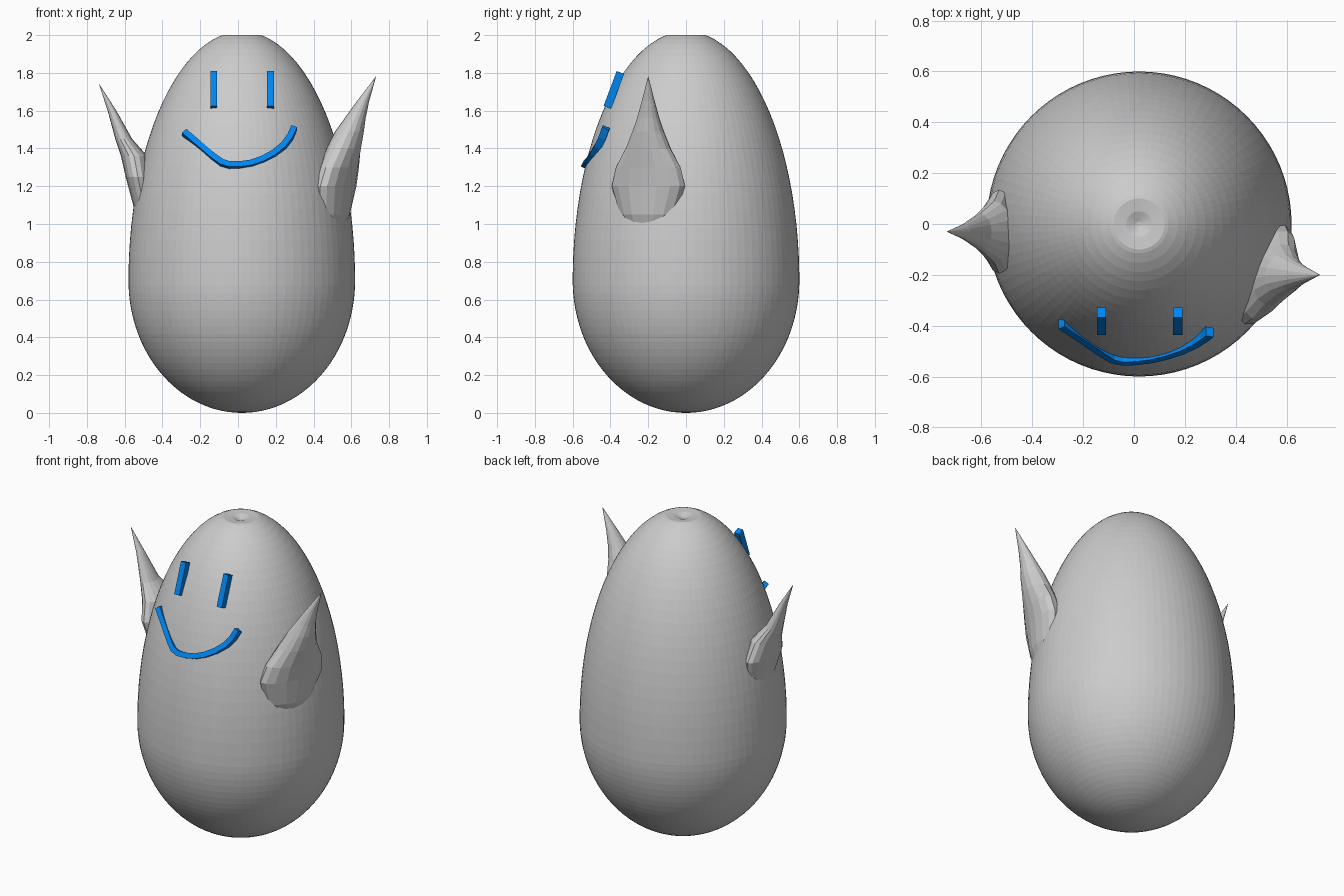
import bpy, bmesh
from math import sin, cos, pi, sqrt, radians
from mathutils import Vector

if "Cube" in bpy.data.objects:
    bpy.data.objects.remove(bpy.data.objects["Cube"])

blue = bpy.data.materials.new("blue")
blue.diffuse_color = (0.0, 0.24, 0.88, 1)
blue.use_nodes = True
blue.node_tree.nodes["Principled BSDF"].inputs["Base Color"].default_value = blue.diffuse_color


def loft(name, rings, mat=None):
    """Skin a list of closed rings with equal point counts and cap both ends."""
    bm = bmesh.new()
    vs = [[bm.verts.new(p) for p in r] for r in rings]
    n = len(vs[0])
    for a, b in zip(vs, vs[1:]):
        for i in range(n):
            j = (i + 1) % n
            bm.faces.new((a[i], a[j], b[j], b[i]))
    bm.faces.new(vs[0])
    bm.faces.new(vs[-1])
    bmesh.ops.remove_doubles(bm, verts=bm.verts, dist=1e-4)
    bmesh.ops.recalc_face_normals(bm, faces=bm.faces)
    me = bpy.data.meshes.new(name)
    bm.to_mesh(me)
    bm.free()
    ob = bpy.data.objects.new(name, me)
    bpy.context.collection.objects.link(ob)
    if mat:
        me.materials.append(mat)
    return ob


def ellipse(c, u, v, n):
    return [c + u * cos(2 * pi * i / n) + v * sin(2 * pi * i / n) for i in range(n)]


# Egg-shaped body, widest at z = 0.7, with a small dimple in the flat top
X, Y, Z = Vector((1, 0, 0)), Vector((0, 1, 0)), Vector((0, 0, 1))
profile = []
for k in range(1, 48):
    a = -pi / 2 + pi * k / 49
    z = 0.7 + (0.7 if a < 0 else 1.32) * sin(a)
    if z < 1.997:
        profile.append((0.6 * cos(a), z))
profile = [(0.008, 0.0)] + profile + [(0.1, 2.0), (0.05, 1.995), (0.01, 1.98)]
body = loft("body", [ellipse(Vector((0.02, 0, z)), X * r, Y * r, 80) for r, z in profile])


# Arms pulled out of the sides: (z, centre x, half thickness, half width)
def arm(name, y, out, sections):
    out = Vector(out).normalized()
    side = Z.cross(out)
    return loft(name, [ellipse(Vector((x, y, z)), out * t, side * w, 16)
                       for z, x, t, w in sections])


right_arm = arm("right_arm", -0.20, (0.926, -0.378, 0), [
    (0.90, 0.46, 0.06, 0.08), (1.05, 0.49, 0.09, 0.16), (1.20, 0.515, 0.085, 0.21),
    (1.30, 0.535, 0.085, 0.185), (1.40, 0.56, 0.085, 0.125), (1.49, 0.59, 0.075, 0.085),
    (1.56, 0.62, 0.055, 0.06), (1.65, 0.662, 0.032, 0.035), (1.78, 0.73, 0.001, 0.001)])
left_arm = arm("left_arm", -0.03, (-1, 0, 0), [
    (1.00, -0.48, 0.04, 0.06), (1.10, -0.50, 0.055, 0.13), (1.25, -0.53, 0.065, 0.165),
    (1.36, -0.55, 0.07, 0.12), (1.45, -0.605, 0.045, 0.07), (1.60, -0.667, 0.023, 0.03),
    (1.74, -0.735, 0.001, 0.001)])

# Fuse the arms into the body
bpy.context.view_layer.objects.active = body
for a in (right_arm, left_arm):
    m = body.modifiers.new("fuse", 'BOOLEAN')
    m.operation, m.solver, m.object = 'UNION', 'EXACT', a
    bpy.ops.object.modifier_apply(modifier=m.name)
    bpy.data.objects.remove(a)

# Bar-shaped eyes leaning with the head
for name, x in (("left_eye", -0.128), ("right_eye", 0.172)):
    bpy.ops.mesh.primitive_cube_add(size=1, location=(x, -0.382, 1.71),
                                    rotation=(radians(-20.5), 0, 0))
    eye = bpy.context.object
    eye.name = name
    eye.scale = (0.036, 0.042, 0.197)
    eye.data.materials.append(blue)

# Smile: a square bar swept along a path
path = [Vector(p) for p in (
    (-0.285, -0.390, 1.485), (-0.20, -0.447, 1.413), (-0.13, -0.495, 1.353),
    (-0.085, -0.523, 1.322), (-0.045, -0.532, 1.310), (0.01, -0.530, 1.310),
    (0.07, -0.522, 1.318), (0.13, -0.508, 1.339), (0.19, -0.488, 1.372),
    (0.24, -0.464, 1.413), (0.275, -0.442, 1.459), (0.298, -0.424, 1.51))]
depth = Vector((0, -0.9, 0.43)).normalized()
rings = []
for i, p in enumerate(path):
    t = path[min(i + 1, len(path) - 1)] - path[max(i - 1, 0)]
    across = t.cross(depth).normalized() * 0.016
    d = depth * 0.02
    rings.append([p + d + across, p + d - across, p - d - across, p - d + across])
loft("mouth", rings, blue)
